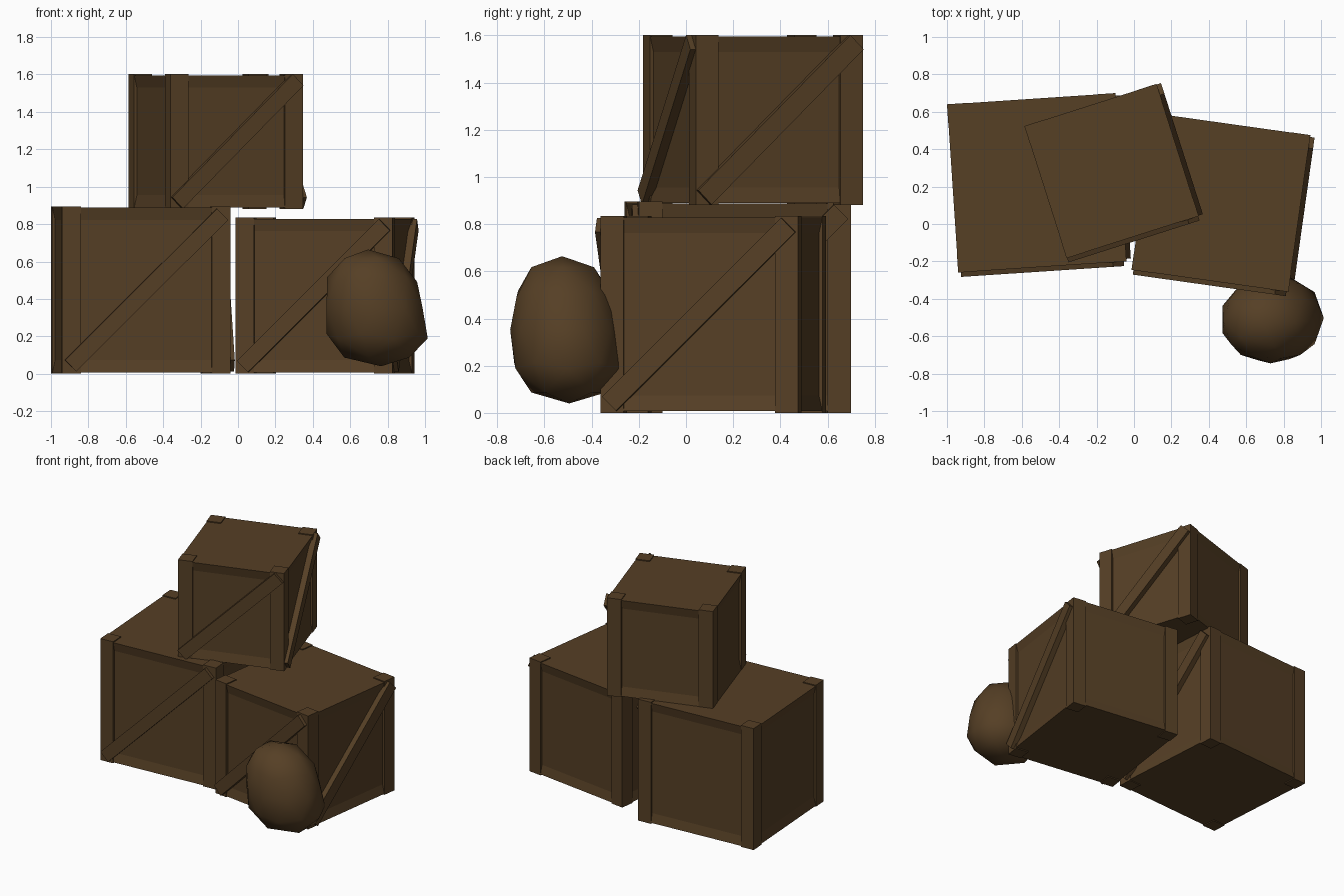
import bpy, bmesh, math
from mathutils import Matrix, Vector

if "Cube" in bpy.data.objects:
    bpy.data.objects.remove(bpy.data.objects["Cube"])

wood = bpy.data.materials.new("dark brown")
wood.diffuse_color = (0.092, 0.050, 0.0185, 1)
wood.use_nodes = True
wood.node_tree.nodes["Principled BSDF"].inputs["Base Color"].default_value = wood.diffuse_color


def finish(bm, name, matrix):
    me = bpy.data.meshes.new(name)
    bm.normal_update()
    bm.to_mesh(me)
    bm.free()
    me.materials.append(wood)
    ob = bpy.data.objects.new(name, me)
    ob.matrix_world = matrix
    bpy.context.collection.objects.link(ob)
    return ob


def add_box(bm, size, matrix):
    m = matrix @ Matrix.Diagonal((*size, 1))
    return bmesh.ops.create_cube(bm, size=1, matrix=m)["verts"]


def crate(name, center, z0, size, height, angle):
    frame = 0.10   # width of stiles and rails
    lip = 0.007    # posts stand slightly above and below the boards
    place = Matrix.Translation((*center, z0)) @ Matrix.Rotation(math.radians(angle), 4, "Z")

    # body with a recessed panel on each of the four sides
    bm = bmesh.new()
    add_box(bm, (size, size, height - 2 * lip), Matrix.Translation((0, 0, height / 2)))
    bm.normal_update()
    sides = [f for f in bm.faces if abs(f.normal.z) < 0.5]
    bmesh.ops.inset_individual(bm, faces=sides, thickness=frame - lip, depth=0)
    bm.normal_update()
    for f in sides:
        n = f.normal.copy()
        bmesh.ops.translate(bm, vec=n * -0.015, verts=f.verts)
    finish(bm, name + "_body", place)

    # corner posts
    bm = bmesh.new()
    off = size / 2 - frame / 2 + 0.001
    for sx in (-1, 1):
        for sy in (-1, 1):
            add_box(bm, (frame, frame, height),
                    Matrix.Translation((sx * off, sy * off, height / 2)))
    finish(bm, name + "_posts", place)

    # diagonal braces on the front and right faces
    bm = bmesh.new()
    tilt = math.atan2(height, size)
    for turn in (0, 90):
        m = (Matrix.Rotation(math.radians(turn), 4, "Z")
             @ Matrix.Translation((0, -size / 2 - 0.005, height / 2))
             @ Matrix.Rotation(-tilt, 4, "Y"))
        add_box(bm, (size * 1.275, 0.04, 0.085), m)
    finish(bm, name + "_braces", place)


crate("left_crate", (-0.52, 0.22), 0.0, 0.90, 0.895, 3.8)
crate("right_crate", (0.465, 0.115), 0.0, 0.845, 0.835, -8.0)
crate("top_crate", (-0.12, 0.283), 0.882, 0.74, 0.72, 17.7)

# sack: a plump, slightly leaning egg
bm = bmesh.new()
bmesh.ops.create_icosphere(bm, subdivisions=2, radius=1)
for v in bm.verts:
    x, y, t = v.co
    f = 1 - 0.13 * t + 0.33 * t * t
    v.co = Vector((0.27 * x * f - 0.035 * t, 0.235 * y * f - 0.015 * t, 0.312 * t))
for face in bm.faces:
    face.smooth = True
finish(bm, "sack", Matrix.Translation((0.73, -0.51, 0.352)))
